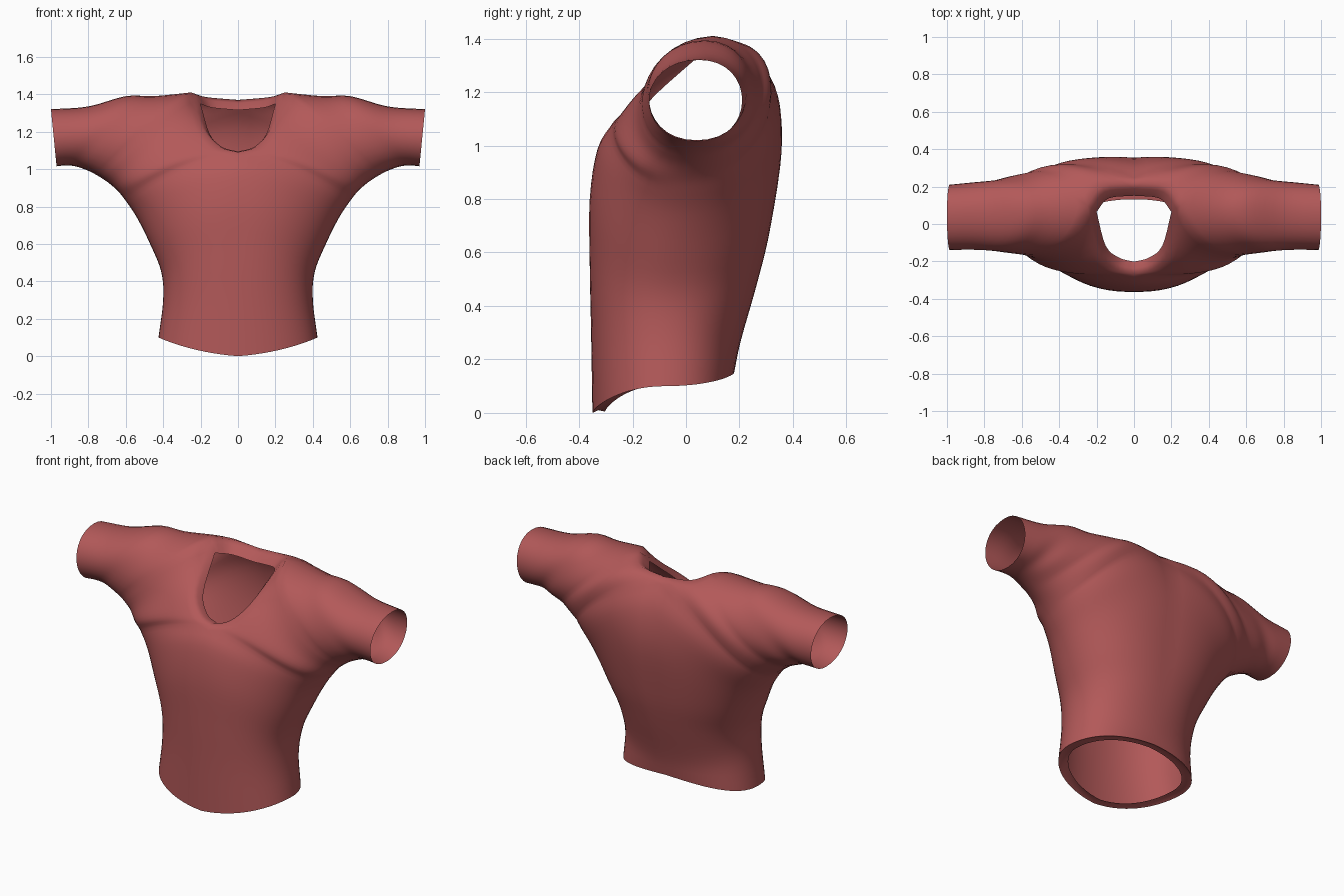
import bpy, bmesh, math
from mathutils import Vector

cube = bpy.data.objects.get("Cube")
if cube:
    bpy.data.objects.remove(cube)

STEPS, COLS = 4, 16   # rows between stations, columns from centre line to side seam

# Side seam from hem, past the armpit, to the bottom of the cuff
seam = [(.425, -.08, .1), (.4, -.07, .3), (.41, -.05, .45), (.47, -.03, .6),
        (.54, 0, .74), (.6, .01, .83), (.64, .02, .88), (.69, .03, .925),
        (.75, .03, .965), (.81, .04, .995), (.87, .04, 1.015), (.92, .04, 1.02),
        (.97, .04, 1.015)]
# Shoulder line from neck to cuff, shared by front and back
shoulder = [(.25, .1, 1.41), (.45, .08, 1.39), (.6, .07, 1.39), (.8, .06, 1.335), (1, .05, 1.32)]
# Centre lines followed by the neckline
front_top = [(0, -.35, 0), (0, -.355, .3), (0, -.36, .55), (0, -.36, .8), (0, -.33, .99),
             (0, -.27, 1.09), (.1, -.24, 1.12), (.19, -.15, 1.22)] + shoulder
back_top = [(0, .18, .15), (0, .205, .27), (0, .27, .5), (0, .315, .7), (0, .355, 1),
            (0, .32, 1.22), (0, .22, 1.37), (.17, .2, 1.385)] + shoulder
# Fullness of each cross curve: spread, depth near the top line, depth near the seam
front_full = [(.6, -.35, -.25), (.6, -.355, -.25), (.6, -.365, -.25), (.6, -.37, -.24),
              (.6, -.34, -.23), (.6, -.3, -.23), (.5, -.29, -.25), (.35, -.23, -.24),
              (.15, -.22, -.26), (.05, -.2, -.25), (0, -.2, -.22), (0, -.2, -.2), (0, -.2, -.2)]
back_full = [(.6, .18, .1), (.6, .205, .11), (.6, .275, .15), (.6, .33, .2), (.6, .38, .25),
             (.6, .41, .3), (.55, .41, .32), (.35, .41, .32), (.15, .39, .32),
             (.05, .33, .32), (0, .3, .29), (0, .28, .28), (0, .265, .265)]


def spline(points, corners=()):
    """Smooth rows through the points, breaking the tangent at the corners."""
    pts = [Vector(p) for p in points]
    last = len(pts) - 1
    rows = []
    for i in range(last):
        b, c = pts[i], pts[i + 1]
        a = 2 * b - c if i == 0 or i in corners else pts[i - 1]
        d = 2 * c - b if i + 1 == last or i + 1 in corners else pts[i + 2]
        for s in range(STEPS):
            t = s / STEPS
            rows.append(b + (c - a) * (t / 2) + (2 * a - 5 * b + 4 * c - d) * (t * t / 2)
                        + (3 * b - a - 3 * c + d) * (t ** 3 / 2))
    rows.append(pts[last])
    return rows


def cross_curve(a, b, full):
    """Curve from the top line to the side seam."""
    k, y1, y2 = full
    p = Vector((a.x + k * (b.x - a.x), y1, a.z + .3 * k * (b.z - a.z)))
    q = Vector((b.x, y2, b.z))
    for j in range(COLS + 1):
        t = j / COLS
        u = 1 - t
        yield a * u ** 3 + p * (3 * u * u * t) + q * (3 * u * t * t) + b * t ** 3


def strip(bm, lower, upper):
    for a, b, c, d in zip(lower, lower[1:], upper[1:], upper):
        bm.faces.new((a, b, c, d))


def panel(bm, top, full, neck):
    rows = zip(spline(top, (neck, 8)), spline(seam), spline(full))
    grid = [[bm.verts.new(p) for p in cross_curve(*row)] for row in rows]
    for lower, upper in zip(grid, grid[1:]):
        strip(bm, lower, upper)
    return grid


def lip(bm, edge, inner):
    """Roll an open edge inward."""
    mid = [bm.verts.new(v.co.lerp(inner(v.co), .45) + Vector((0, 0, .008))) for v in edge]
    end = [bm.verts.new(inner(v.co)) for v in edge]
    strip(bm, edge, mid)
    strip(bm, mid, end)


bm = bmesh.new()
front = panel(bm, front_top, front_full, 5)
back = panel(bm, back_top, back_full, 6)

# Rolled neckline
neck_edge = [r[0] for r in front[5 * STEPS:8 * STEPS + 1]]
neck_edge += [r[0] for r in reversed(back[6 * STEPS:8 * STEPS])]
lip(bm, neck_edge, lambda p: Vector((p.x * .8, -.025 + (p.y + .025) * .72,
                                     p.z - .01 - .16 * (p.z - 1.09))))
# Hem turned under
hem_edge = front[0] + back[0][-2::-1]
lip(bm, hem_edge, lambda p: Vector((p.x * .86, -.085 + (p.y + .085) * .82, p.z + .005)))

bmesh.ops.remove_doubles(bm, verts=bm.verts, dist=.0005)
bmesh.ops.recalc_face_normals(bm, faces=bm.faces)
mesh = bpy.data.meshes.new("shirt")
bm.to_mesh(mesh)
bm.free()
shirt = bpy.data.objects.new("shirt", mesh)
bpy.context.collection.objects.link(shirt)

# Left half mirrored to the right
mirror = shirt.modifiers.new("mirror", 'MIRROR')
mirror.use_clip = True
mirror.merge_threshold = .001

cloth = bpy.data.materials.new("red cloth")
cloth.use_nodes = True
colour = (.45, .1, .1, 1)
cloth.diffuse_color = colour
cloth.node_tree.nodes["Principled BSDF"].inputs["Base Color"].default_value = colour
mesh.materials.append(cloth)

bpy.ops.object.select_all(action='DESELECT')
shirt.select_set(True)
bpy.context.view_layer.objects.active = shirt
bpy.ops.object.shade_smooth_by_angle(angle=math.radians(70))
